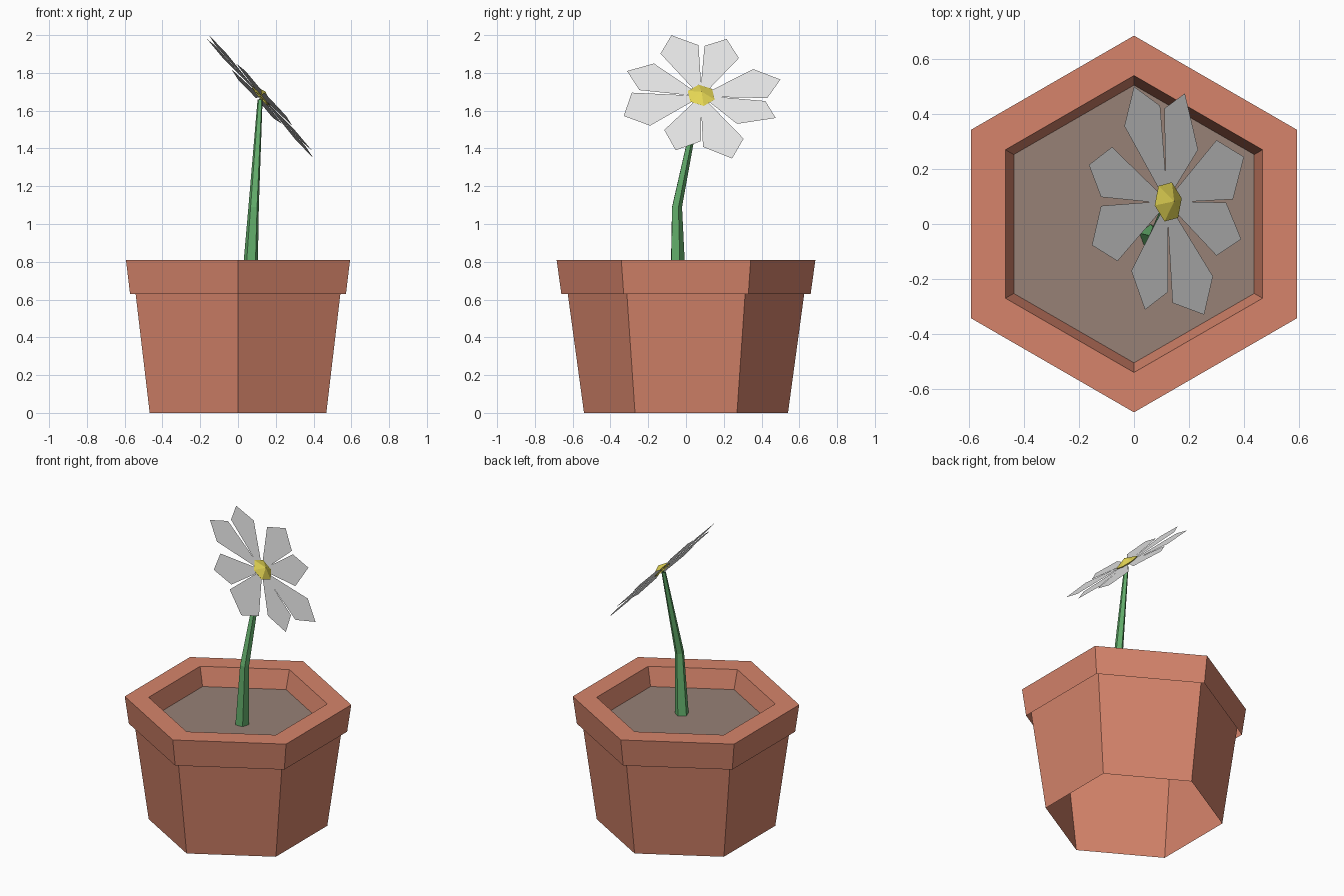
import bpy, bmesh, math
from mathutils import Vector

if "Cube" in bpy.data.objects:
    bpy.data.objects.remove(bpy.data.objects["Cube"])


def material(name, r, g, b):
    m = bpy.data.materials.new(name)
    m.diffuse_color = (r, g, b, 1)
    m.use_nodes = True
    m.node_tree.nodes["Principled BSDF"].inputs["Base Color"].default_value = m.diffuse_color
    return m


terracotta = material("terracotta", 0.67, 0.231, 0.147)
soil_brown = material("soil_brown", 0.31, 0.22, 0.18)
leaf_green = material("leaf_green", 0.127, 0.43, 0.15)
white = material("white", 0.8, 0.8, 0.8)
yellow = material("yellow", 0.79, 0.68, 0.09)


def make_object(name, verts, faces, mat):
    me = bpy.data.meshes.new(name)
    me.from_pydata([tuple(v) for v in verts], [], faces)
    me.materials.append(mat)
    me.update()
    ob = bpy.data.objects.new(name, me)
    bpy.context.collection.objects.link(ob)
    return ob


def ring(centre, r, sides, u=Vector((1, 0, 0)), v=Vector((0, 1, 0)), start=90):
    angles = [math.radians(start) + math.tau * i / sides for i in range(sides)]
    return [Vector(centre) + r * (math.cos(a) * u + math.sin(a) * v) for a in angles]


def loft(name, rings, mat):
    n = len(rings[0])
    verts = [p for rg in rings for p in rg]
    faces = [(k * n + i, k * n + (i + 1) % n, (k + 1) * n + (i + 1) % n, (k + 1) * n + i)
             for k in range(len(rings) - 1) for i in range(n)]
    return make_object(name, verts, faces, mat)


# Hexagonal pot: open-bottomed body, overhanging rim, soil
loft("pot_body", [ring((0, 0, z), r, 6) for r, z in [(0.54, 0), (0.634, 0.69)]], terracotta)
loft("pot_rim", [ring((0, 0, z), r, 6) for r, z in
                 [(0.66, 0.63), (0.685, 0.81), (0.54, 0.81), (0.505, 0.69)]], terracotta)
make_object("soil", ring((0, 0, 0.69), 0.505, 6), [tuple(range(6))], soil_brown)

# Bent, tapering stem
loft("stem", [ring(c, r, 5, start=20) for c, r in
              [((0.062, -0.045, 0.685), 0.044), ((0.083, -0.05, 1.09), 0.029),
               ((0.117, 0.068, 1.66), 0.014)]], leaf_green)


# Flower head lies in a tilted plane
def on_plane(x, y):
    return Vector((x, y, 1.82 - 1.116 * x - 0.11 * y))


normal = Vector((1.116, 0.11, 1)).normalized()
centre = on_plane(0.12, 0.08)
side = Vector((0, 1, 0)).cross(normal).normalized()
up = normal.cross(side)

# Petals: three outer corners each (seen from above), narrowing to the centre
petals = [
    [(-0.06, -0.135), (-0.153, -0.077), (-0.12, 0.066)],
    [(-0.12, 0.098), (-0.164, 0.215), (-0.08, 0.28)],
    [(-0.035, 0.356), (0.0, 0.50), (0.095, 0.43)],
    [(0.11, 0.42), (0.185, 0.475), (0.233, 0.27)],
    [(0.30, 0.305), (0.40, 0.244), (0.36, 0.09)],
    [(0.335, 0.078), (0.39, -0.055), (0.30, -0.115)],
    [(0.287, -0.19), (0.255, -0.33), (0.14, -0.287)],
    [(0.124, -0.247), (0.04, -0.312), (-0.01, -0.17)],
]
verts, faces = [], []
for corners in petals:
    outer = [on_plane(*c) for c in corners]
    out = (sum(outer, Vector()) / 3 - centre).normalized()
    across = normal.cross(out)
    if (outer[2] - outer[0]).dot(across) < 0:
        outer.reverse()
    base = [centre + out * 0.045 + across * s for s in (0.018, -0.018)]
    k = len(verts)
    verts += base + outer
    faces.append(tuple(range(k, k + 5)))
make_object("petals", verts, faces, white)

# Faceted yellow flower centre
loft("flower_centre", [ring(centre + normal * h, r, 6, side, up, 10)
                       for h, r in [(-0.006, 0.06), (0.006, 0.076), (0.035, 0.001)]], yellow)
